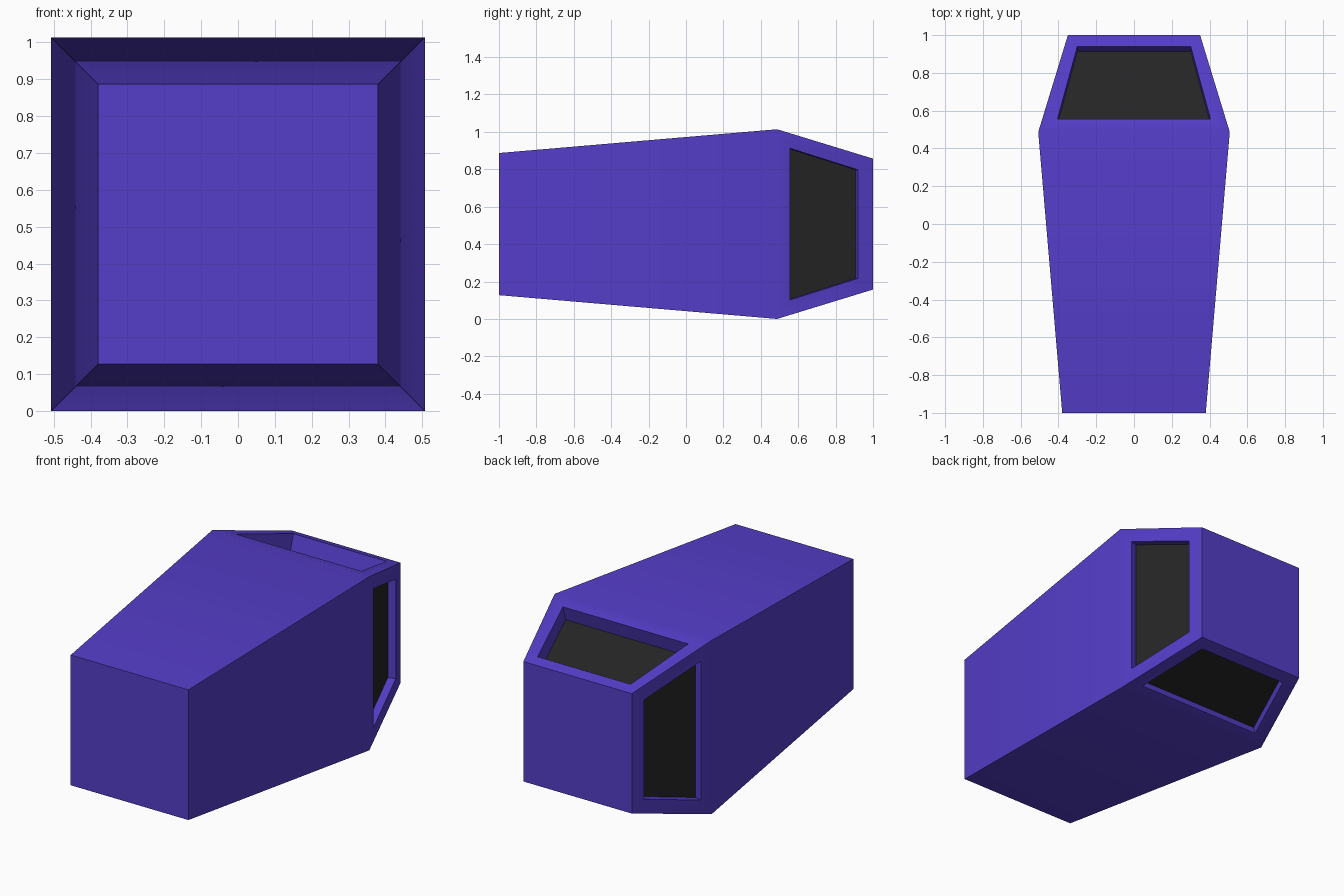
import bpy
import bmesh
import math
from mathutils import Matrix, Vector

cube = bpy.data.objects.get("Cube")
if cube:
    bpy.data.objects.remove(cube, do_unlink=True)


def make_material(name, rgb):
    mat = bpy.data.materials.new(name)
    mat.use_nodes = True
    color = (*rgb, 1.0)
    mat.diffuse_color = color
    mat.node_tree.nodes["Principled BSDF"].inputs["Base Color"].default_value = color
    return mat


purple = make_material("purple", (0.09, 0.047, 0.58))
charcoal = make_material("charcoal", (0.019, 0.019, 0.019))

# Square cross-section: half width at the front, shoulder and back
FRONT_Y, SHOULDER_Y, BACK_Y = -1.0, 0.487, 1.0
FRONT, SHOULDER, BACK = 0.38, 0.507, 0.35
SLOPE = (SHOULDER - BACK) / (BACK_Y - SHOULDER_Y)
INWARD = -Vector((0, SLOPE, 1)).normalized()


def finish(bm, name, mat):
    mesh = bpy.data.meshes.new(name)
    bm.to_mesh(mesh)
    bm.free()
    mesh.materials.append(mat)
    obj = bpy.data.objects.new(name, mesh)
    bpy.context.collection.objects.link(obj)
    return obj


def quad(y0, half0, y1, half1, height):
    """Trapezoid facing up, lying at the height given for each y."""
    return [Vector((s * w, y, height(y)))
            for s, y, w in ((-1, y0, half0), (1, y0, half0), (1, y1, half1), (-1, y1, half1))]


def rear_height(y):
    return SHOULDER - SLOPE * (y - SHOULDER_Y)


def front_height(y):
    return FRONT + (SHOULDER - FRONT) * (y - FRONT_Y) / (SHOULDER_Y - FRONT_Y)


body = bmesh.new()


def add_face(points, turn):
    body.faces.new([body.verts.new(turn @ p + Vector((0, 0, SHOULDER))) for p in points])


# Each side: long front panel, framed rear opening, recess walls and dark floor
sides = (("top", 0, 0.94, 0.30, 0.09), ("right", 90, 0.92, 0.29, 0.044),
         ("bottom", 180, 0.93, 0.29, 0.044), ("left", 270, 0.92, 0.29, 0.044))
for name, angle, end_y, end_half, depth in sides:
    turn = Matrix.Rotation(math.radians(angle), 3, 'Y')
    add_face(quad(FRONT_Y, FRONT, SHOULDER_Y, SHOULDER, front_height), turn)
    outer = quad(SHOULDER_Y, SHOULDER, BACK_Y, BACK, rear_height)
    opening = quad(0.557, 0.405, end_y, end_half, rear_height)
    floor = [p + INWARD * depth for p in opening]
    for rim, inner in ((outer, opening), (opening, floor)):
        for i in range(4):
            j = (i + 1) % 4
            add_face((rim[i], rim[j], inner[j], inner[i]), turn)
    panel = bmesh.new()
    panel.faces.new([panel.verts.new(turn @ p + Vector((0, 0, SHOULDER))) for p in floor])
    finish(panel, name + "_recessed_panel", charcoal)

# Flat end caps
for y, half, order in ((FRONT_Y, FRONT, 1), (BACK_Y, BACK, -1)):
    cap = [Vector((x * half, y, z * half)) for x, z in ((-1, -1), (1, -1), (1, 1), (-1, 1))]
    add_face(cap[::order], Matrix.Identity(3))

bmesh.ops.remove_doubles(body, verts=body.verts[:], dist=0.0005)
body_obj = finish(body, "tapered_body", purple)

# Soft shoulder, crisp corners
bpy.ops.object.select_all(action='DESELECT')
body_obj.select_set(True)
bpy.context.view_layer.objects.active = body_obj
bpy.ops.object.shade_smooth_by_angle(angle=math.radians(30))
